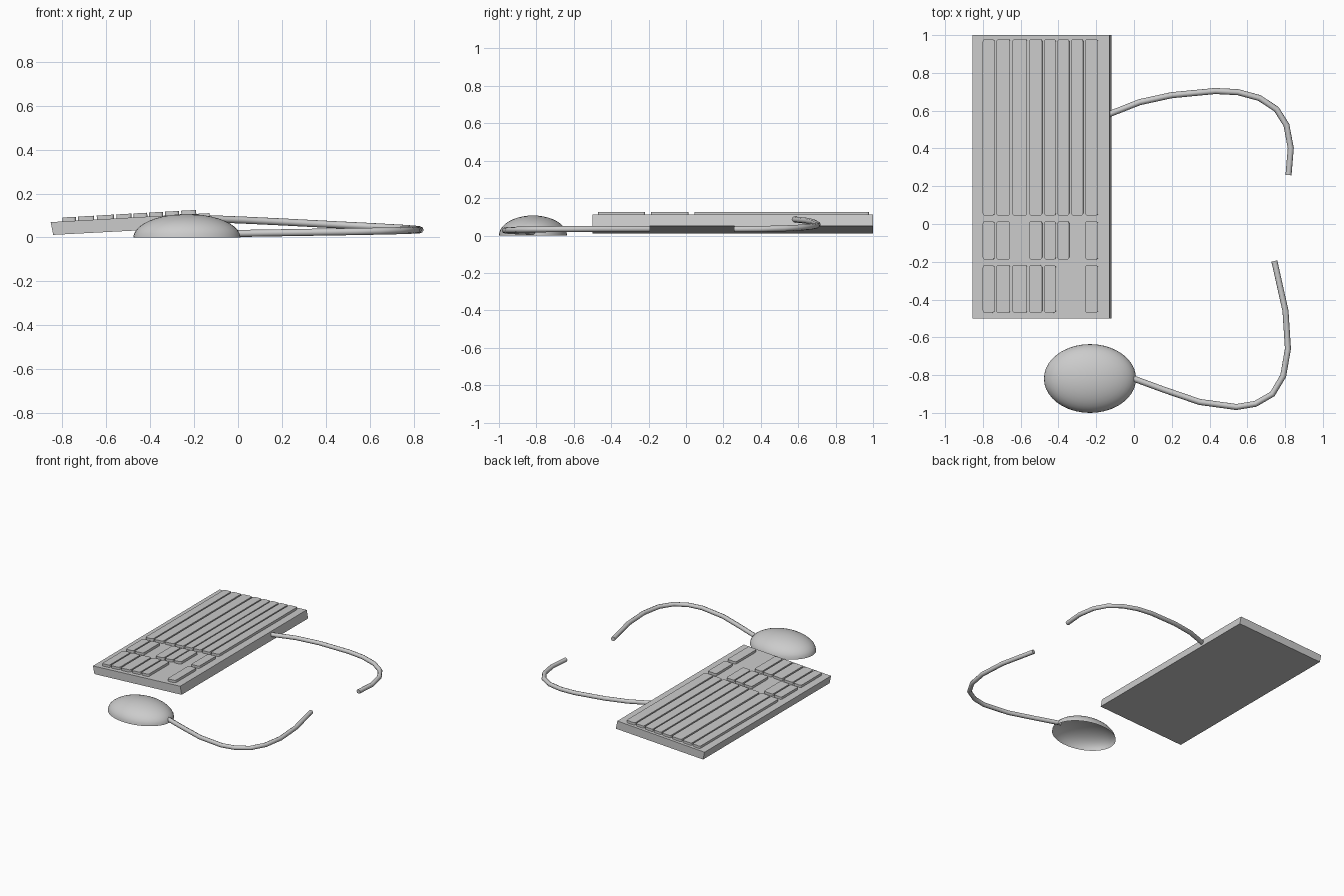
import bpy, bmesh, math

if "Cube" in bpy.data.objects:
    bpy.data.objects.remove(bpy.data.objects["Cube"])


def add_object(name, bm):
    bmesh.ops.recalc_face_normals(bm, faces=bm.faces)
    me = bpy.data.meshes.new(name)
    bm.to_mesh(me)
    bm.free()
    ob = bpy.data.objects.new(name, me)
    bpy.context.collection.objects.link(ob)
    return ob


def extrude(bm, ring, offset):
    face = bm.faces.new([bm.verts.new(p) for p in ring])
    res = bmesh.ops.extrude_face_region(bm, geom=[face], use_keep_orig=True)
    for v in res["geom"]:
        if isinstance(v, bmesh.types.BMVert):
            v.co.x += offset[0]
            v.co.y += offset[1]
            v.co.z += offset[2]


# Tilted keyboard slab
bm = bmesh.new()
extrude(bm, [(-0.842, -0.5, 0.012), (-0.118, -0.5, 0.05),
             (-0.13, -0.5, 0.111), (-0.854, -0.5, 0.07)], (0, 1.5, 0))
add_object("keyboard_base", bm)


def deck_z(x):
    return 0.07 + (x + 0.854) * 0.041 / 0.724


# Raised keys with rounded corners, three blocks of columns
columns = [(-0.80, -0.738), (-0.728, -0.655), (-0.643, -0.565), (-0.554, -0.485),
           (-0.475, -0.413), (-0.405, -0.342), (-0.332, -0.268), (-0.258, -0.19)]
blocks = [("main_keys", 0.045, 0.978, range(8)),
          ("arrow_keys", -0.188, 0.014, (0, 1, 3, 4, 5, 7)),
          ("number_keys", -0.47, -0.218, (0, 1, 2, 3, 4, 7))]
r = 0.012
for name, y0, y1, used in blocks:
    bm = bmesh.new()
    for i in used:
        x0, x1 = columns[i]
        ring = []
        corners = [(x1 - r, y1 - r), (x0 + r, y1 - r), (x0 + r, y0 + r), (x1 - r, y0 + r)]
        for k, (cx, cy) in enumerate(corners):
            for s in range(4):
                a = math.pi / 2 * (k + s / 3)
                x, y = cx + r * math.cos(a), cy + r * math.sin(a)
                ring.append((x, y, deck_z(x) - 0.004))
        extrude(bm, ring, (-0.001, 0, 0.022))
    add_object(name, bm)

# Mouse: open-bottomed dome
bm = bmesh.new()
bmesh.ops.create_uvsphere(bm, u_segments=40, v_segments=20, radius=1)
bmesh.ops.delete(bm, geom=[v for v in bm.verts if v.co.z < -0.01], context='VERTS')
for v in bm.verts:
    v.co = (v.co.x * 0.244 - 0.233, v.co.y * 0.182 - 0.818, max(v.co.z, 0) * 0.107)
mouse = add_object("mouse_body", bm)
for p in mouse.data.polygons:
    p.use_smooth = True


# Cables: round tubes along a few points
def cable(name, pts):
    cu = bpy.data.curves.new(name, 'CURVE')
    cu.dimensions = '3D'
    cu.bevel_depth = 0.016
    cu.bevel_resolution = 2
    cu.use_fill_caps = True
    sp = cu.splines.new('POLY')
    sp.points.add(len(pts) - 1)
    for p, co in zip(sp.points, pts):
        p.co = (*co, 1)
    ob = bpy.data.objects.new(name, cu)
    bpy.context.collection.objects.link(ob)
    bpy.ops.object.select_all(action='DESELECT')
    ob.select_set(True)
    bpy.context.view_layer.objects.active = ob
    bpy.ops.object.convert(target='MESH')
    bpy.ops.object.shade_smooth_by_angle(angle=math.radians(50))


cable("keyboard_cable", [
    (-0.14, 0.578, 0.086), (0.03, 0.645, 0.079), (0.2, 0.682, 0.071),
    (0.43, 0.704, 0.059), (0.55, 0.698, 0.053), (0.664, 0.667, 0.047),
    (0.754, 0.608, 0.042), (0.807, 0.524, 0.038), (0.83, 0.402, 0.035),
    (0.818, 0.259, 0.034)])
cable("mouse_cable", [
    (-0.02, -0.812, 0.018), (0.16, -0.878, 0.021), (0.347, -0.942, 0.024),
    (0.542, -0.969, 0.027), (0.643, -0.952, 0.029), (0.733, -0.9, 0.031),
    (0.79, -0.804, 0.033), (0.815, -0.661, 0.034), (0.802, -0.46, 0.035),
    (0.743, -0.196, 0.035)])
